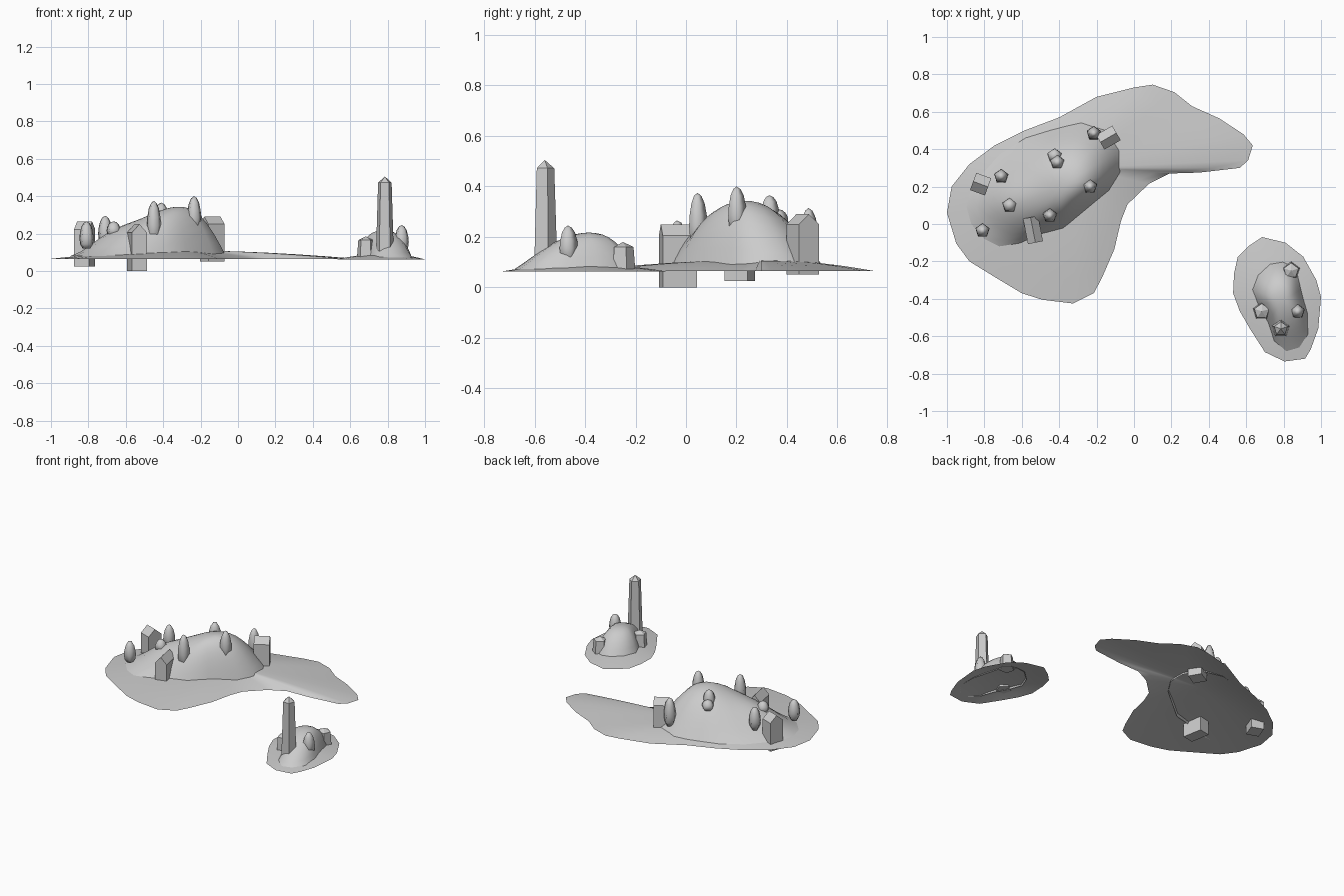
import bpy, bmesh
from math import exp, cos, sin, pi, radians

if "Cube" in bpy.data.objects:
    bpy.data.objects.remove(bpy.data.objects["Cube"])


def finish(name, bm, angle=None):
    me = bpy.data.meshes.new(name)
    bm.to_mesh(me)
    bm.free()
    ob = bpy.data.objects.new(name, me)
    bpy.context.collection.objects.link(ob)
    if angle:
        bpy.ops.object.select_all(action='DESELECT')
        ob.select_set(True)
        bpy.context.view_layer.objects.active = ob
        bpy.ops.object.shade_smooth_by_angle(angle=radians(angle))
    return ob


def mound(name, outline, centre, height, rings):
    """Open sheet of rings shrinking from the outline to the centre."""
    bm = bmesh.new()
    cx, cy = centre
    loops = []
    for k in range(rings):
        t = 1 - k / rings
        loop = []
        for px, py in outline:
            x, y = cx + (px - cx) * t, cy + (py - cy) * t
            loop.append(bm.verts.new((x, y, height(x, y, t))))
        loops.append(loop)
    n = len(outline)
    for a, b in zip(loops, loops[1:]):
        for i in range(n):
            j = (i + 1) % n
            bm.faces.new((a[i], a[j], b[j], b[i]))
    top = bm.verts.new((cx, cy, height(cx, cy, 0)))
    for i in range(n):
        bm.faces.new((loops[-1][i], loops[-1][(i + 1) % n], top))
    bm.normal_update()
    bmesh.ops.reverse_faces(bm, faces=[f for f in bm.faces if f.normal.z < 0])
    return finish(name, bm, 60)


def lathe(name, x, y, profile, angle=None, sides=5, turn=0.3):
    """Five-sided stack of (radius, z) rings ending in a point."""
    bm = bmesh.new()
    loops = [[bm.verts.new((x + r * cos(turn + 2 * pi * i / sides),
                            y + r * sin(turn + 2 * pi * i / sides), z))
              for i in range(sides)] for r, z in profile[:-1]]
    for a, b in zip(loops, loops[1:]):
        for i in range(sides):
            j = (i + 1) % sides
            bm.faces.new((a[i], a[j], b[j], b[i]))
    tip = bm.verts.new((x, y, profile[-1][1]))
    for i in range(sides):
        bm.faces.new((loops[-1][i], loops[-1][(i + 1) % sides], tip))
    bm.faces.new(loops[0][::-1])
    return finish(name, bm, angle)


def house(name, x, y, length, width, turn, z0, eave, ridge):
    """Gabled block, ridge along its local x."""
    bm = bmesh.new()
    w, c, s = width / 2, cos(radians(turn)), sin(radians(turn))
    section = [(-w, z0), (w, z0), (w, eave), (0, ridge), (-w, eave)]
    ends = [[bm.verts.new((x + u * c - v * s, y + u * s + v * c, z)) for v, z in section]
            for u in (-length / 2, length / 2)]
    bm.faces.new(ends[0][::-1])
    bm.faces.new(ends[1])
    for i in range(5):
        j = (i + 1) % 5
        bm.faces.new((ends[0][i], ends[0][j], ends[1][j], ends[1][i]))
    bmesh.ops.recalc_face_normals(bm, faces=bm.faces)
    return finish(name, bm)


def bump(x, y, cx, cy, h, s):
    return h * exp(-((x - cx) ** 2 + (y - cy) ** 2) / (2 * s * s))


# Main island beach
beach = [(-1, .06), (-.975, .2), (-.88, .32), (-.745, .42), (-.585, .5), (-.4, .57),
         (-.2, .68), (0, .73), (.1, .745), (.215, .705), (.31, .63), (.455, .565),
         (.585, .48), (.635, .42), (.61, .34), (.565, .3), (.35, .275), (.19, .27),
         (.08, .215), (-.035, .105), (-.07, .015), (-.105, -.135), (-.17, -.285),
         (-.215, -.37), (-.325, -.425), (-.49, -.405), (-.6, -.37), (-.75, -.28),
         (-.88, -.2), (-.95, -.105)]
mound("main_beach", beach, (-.3, .3), lambda x, y, t: .065 + .045 * (1 - t ** 1.8), 6)

# Main island hill with a high and a low summit
hill = [(-.895, .09), (-.87, 0), (-.8, -.08), (-.72, -.12), (-.62, -.11), (-.5, -.06),
        (-.38, -.03), (-.27, .06), (-.13, .18), (-.065, .28), (-.065, .4), (-.13, .51),
        (-.28, .545), (-.45, .5), (-.58, .46), (-.72, .37), (-.8, .28), (-.87, .2)]
mound("main_hill", hill, (-.4, .2),
      lambda x, y, t: .08 + (bump(x, y, -.3, .23, .265, .25)
                             + bump(x, y, -.7, .1, .075, .13)) * (1 - t ** 4), 10)

# Small island beach and hill
islet = [(.685, -.07), (.81, -.1), (.905, -.175), (.975, -.3), (1, -.39), (.985, -.56),
         (.945, -.67), (.915, -.72), (.805, -.735), (.7, -.685), (.62, -.56),
         (.565, -.465), (.53, -.37), (.535, -.265), (.555, -.175), (.61, -.12)]
mound("small_beach", islet, (.78, -.42), lambda x, y, t: .062 + .03 * (1 - t * t), 4)
knoll = [(.795, -.2), (.865, -.23), (.895, -.35), (.93, -.48), (.93, -.59), (.885, -.66),
         (.815, -.68), (.75, -.63), (.715, -.53), (.66, -.43), (.63, -.35), (.66, -.27),
         (.725, -.21)]
mound("small_hill", knoll, (.79, -.41),
      lambda x, y, t: .072 + bump(x, y, .78, -.38, .145, .19) * (1 - t ** 4), 8)

# Houses
house("house_west", -.82, .213, .085, .098, -20, .025, .222, .265)
house("house_south", -.54, -.032, .138, .082, -79, 0, .205, .25)
house("house_east", -.137, .462, .1, .09, 30, .05, .25, .29)

# Trees: x, y, bottom, top
trees = [(-.215, .485, .12, .315), (-.425, .365, .24, .31), (-.41, .33, .24, .365),
         (-.235, .2, .215, .4), (-.45, .045, .165, .375), (-.71, .255, .14, .295),
         (-.665, .1, .185, .265), (-.81, -.035, .12, .265), (.875, -.468, .1, .245)]
shape = [(.55, 0), (.9, .16), (1, .38), (.93, .58), (.72, .8), (.4, .94), (0, 1)]
for i, (x, y, z0, z1) in enumerate(trees):
    lathe(f"tree_{i + 1}", x, y, [(.04 * r, z0 + (z1 - z0) * h) for r, h in shape], 80)

# Tower and round huts on the small island
lathe("tower", .785, -.56, [(.05, .1), (.038, .472), (0, .505)])
for i, (x, y, z) in enumerate([(.84, -.25, .07), (.683, -.467, .075)]):
    lathe(f"hut_{i + 1}", x, y, [(.049, z), (.042, z + .09), (0, z + .11)])
